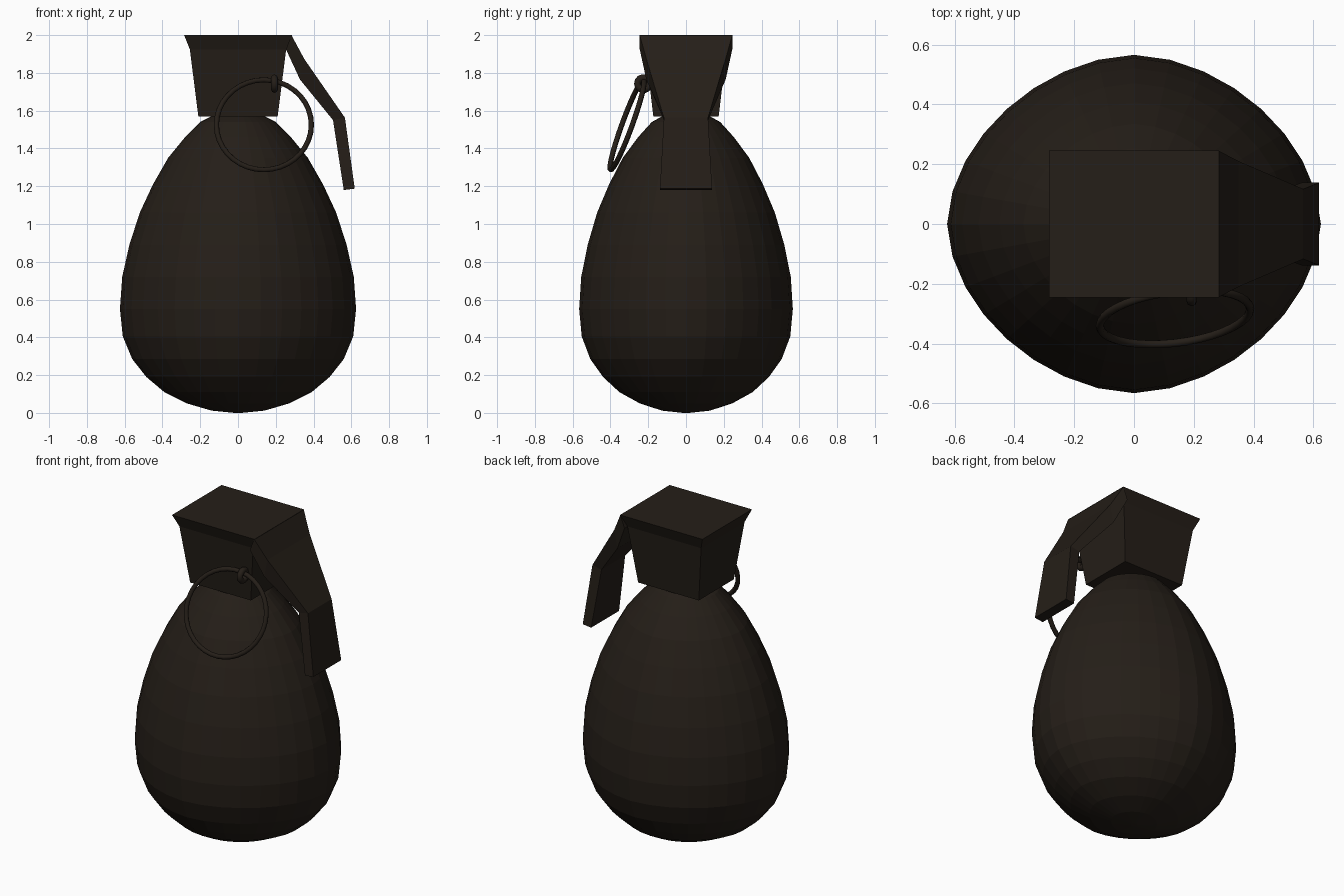
import bpy, bmesh, math
from mathutils import Vector, Matrix

if "Cube" in bpy.data.objects:
    bpy.data.objects.remove(bpy.data.objects["Cube"])

mat = bpy.data.materials.new("dark_brown")
mat.diffuse_color = (0.018, 0.013, 0.009, 1)
mat.use_nodes = True
mat.node_tree.nodes["Principled BSDF"].inputs["Base Color"].default_value = mat.diffuse_color


def finish(name, bm, smooth=False):
    bmesh.ops.recalc_face_normals(bm, faces=bm.faces)
    me = bpy.data.meshes.new(name)
    bm.to_mesh(me)
    bm.free()
    for p in me.polygons:
        p.use_smooth = smooth
    me.materials.append(mat)
    ob = bpy.data.objects.new(name, me)
    bpy.context.collection.objects.link(ob)
    return ob


def loft(name, sections):
    """Skin a list of equal-length point loops and cap both ends."""
    bm = bmesh.new()
    loops = [[bm.verts.new(p) for p in s] for s in sections]
    n = len(loops[0])
    for a, b in zip(loops, loops[1:]):
        for i in range(n):
            j = (i + 1) % n
            bm.faces.new((a[i], a[j], b[j], b[i]))
    bm.faces.new(loops[0])
    bm.faces.new(loops[-1])
    return finish(name, bm)


def rect(hx, hy, z):
    return [(-hx, -hy, z), (hx, -hy, z), (hx, hy, z), (-hx, hy, z)]


def oval(r, z, n=32, p=1.8):
    """Slightly diamond-shaped oval cross-section."""
    pts = []
    for i in range(n):
        c, s = math.cos(2 * math.pi * i / n), math.sin(2 * math.pi * i / n)
        k = (abs(c) ** p + abs(s) ** p) ** (-1 / p)
        pts.append((r * k * c, r * k * s * 0.905, z))
    return pts


def torus(name, centre, u, v, R, r, n, m):
    """Ring lying in the plane spanned by u and v."""
    u, v = Vector(u).normalized(), Vector(v).normalized()
    w = u.cross(v).normalized()
    bm = bmesh.new()
    rows = []
    for i in range(n):
        a = 2 * math.pi * i / n
        d = u * math.cos(a) + v * math.sin(a)
        rows.append([bm.verts.new(Vector(centre) + d * (R + r * math.cos(t)) + w * r * math.sin(t))
                     for t in (2 * math.pi * j / m for j in range(m))])
    for i in range(n):
        a, b = rows[i], rows[(i + 1) % n]
        for j in range(m):
            k = (j + 1) % m
            bm.faces.new((a[j], b[j], b[k], a[k]))
    return finish(name, bm, True)


# Egg-shaped body
profile = [(0.02, 0.0), (0.14, 0.012), (0.27, 0.05), (0.39, 0.11), (0.485, 0.19),
           (0.56, 0.285), (0.61, 0.405), (0.625, 0.55), (0.613, 0.72), (0.575, 0.89),
           (0.52, 1.06), (0.45, 1.21), (0.37, 1.35), (0.28, 1.46), (0.2, 1.54), (0.11, 1.585)]
loft("body", [oval(r, z) for r, z in profile])

# Tapered head block with flared lip
loft("head", [rect(0.21, 0.173, 1.57), rect(0.255, 0.215, 1.925), rect(0.285, 0.245, 2.0)])

# Bent lever: outer x, z / inner x, z / half width
lever = [(0.283, 2.0, 0.254, 1.925, 0.245), (0.35, 1.875, 0.328, 1.765, 0.21),
         (0.566, 1.563, 0.503, 1.55, 0.117), (0.618, 1.187, 0.56, 1.18, 0.138)]
loft("lever", [[(xo, -w, zo), (xo, w, zo), (xi, w, zi), (xi, -w, zi)]
               for xo, zo, xi, zi, w in lever])

# Pull ring and the small eye that holds it
torus("pull_ring", (0.137, -0.312, 1.525), (0.99, 0.11, 0), (0, 0.34, 0.94), 0.253, 0.014, 36, 8)
torus("pin_eye", (0.193, -0.225, 1.743), (0, 1, 0), (0, 0, 1), 0.032, 0.018, 14, 8)
